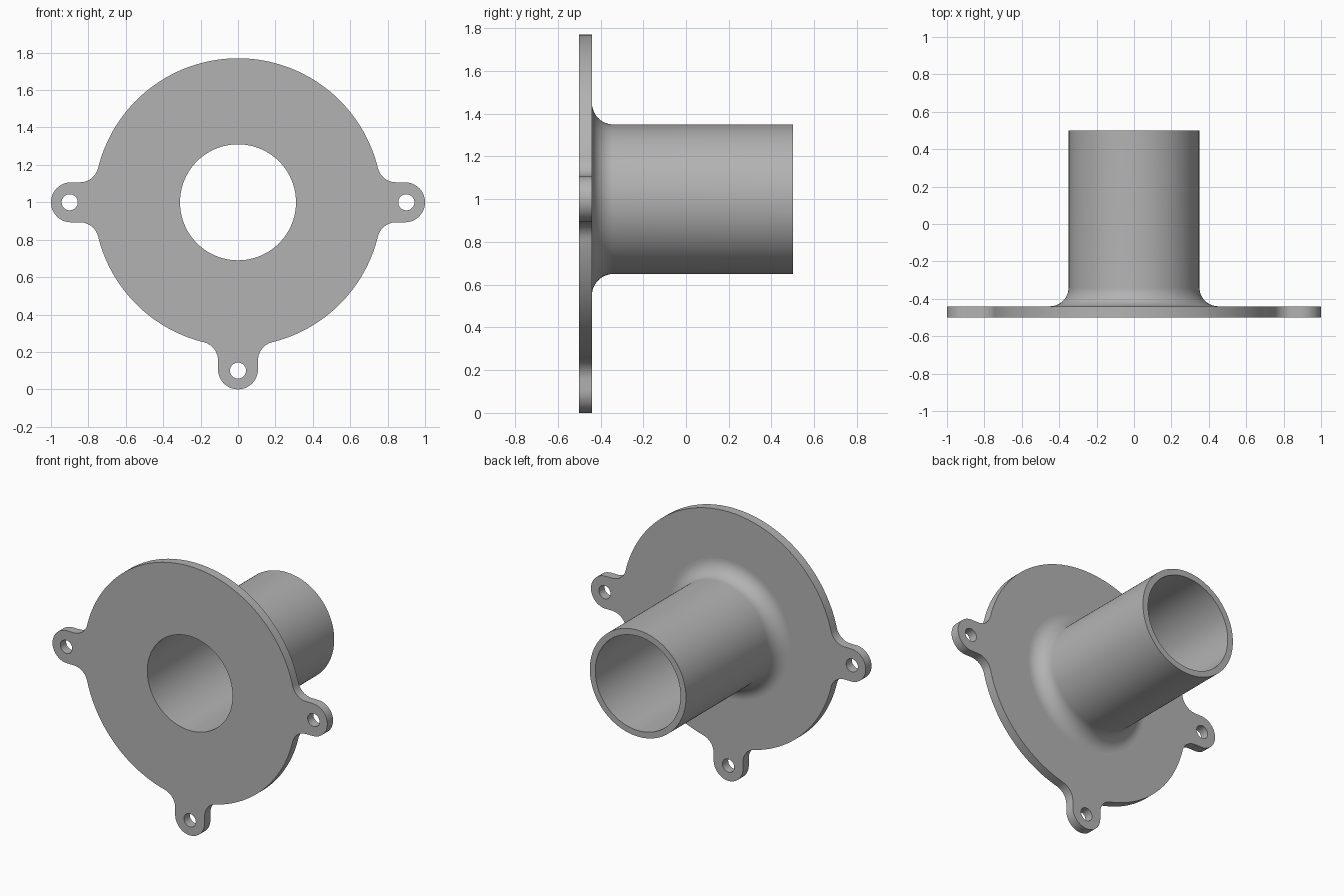
import bpy, bmesh, math
from mathutils import Vector

if "Cube" in bpy.data.objects:
    bpy.data.objects.remove(bpy.data.objects["Cube"])

CZ = 1.0                        # height of the tube axis
FRONT, BACK, END = -0.5, -0.44, 0.5
DISC, EAR, FIL = 0.77, 0.107, 0.10
BORE, TUBE = 0.31, 0.35
HOLE, HOLE_AT = 0.043, 0.9
SEG = 128


def arc(cx, cz, r, a0, a1, n):
    return [(cx + r * math.cos(a0 + (a1 - a0) * i / n),
             cz + r * math.sin(a0 + (a1 - a0) * i / n)) for i in range(n + 1)]


def circle(cx, cz, r, n):
    return arc(cx, cz, r, 0, 2 * math.pi, n)[:-1]


def turn(pts, a):
    c, s = math.cos(a), math.sin(a)
    return [(x * c - z * s, x * s + z * c) for x, z in pts]


# Plate outline: disc with three rounded ears blended in by fillets
fz = EAR + FIL
fx = math.sqrt((DISC + FIL) ** 2 - fz ** 2)
t = math.atan2(fz, fx)
upper = arc(fx, fz, FIL, -math.pi / 2, -math.pi + t, 10)
lower = [(x, -z) for x, z in reversed(upper)]
ear = lower + arc(1 - EAR, 0, EAR, -math.pi / 2, math.pi / 2, 24) + upper
angles = [0, math.pi, 1.5 * math.pi]
outline, holes = [], []
for a, b in zip(angles, angles[1:] + [2 * math.pi]):
    outline += turn(ear, a)
    outline += arc(0, 0, DISC, a + t, b - t, max(8, int((b - a) * 24)))[1:-1]
    holes.append(turn(circle(HOLE_AT, 0, HOLE, 32), a))

bm = bmesh.new()


def loop(pts, y):
    vs = [bm.verts.new((x, y, CZ + z)) for x, z in pts]
    es = [bm.edges.new((vs[i - 1], vs[i])) for i in range(len(vs))]
    return vs, es


def bridge(a, b):
    for i in range(len(a)):
        bm.faces.new((a[i - 1], a[i], b[i], b[i - 1]))


# Tube wall with base fillet, out along the outside and back through the bore
profile = [(TUBE + FIL - FIL * math.sin(k * math.pi / 24),
            BACK + FIL - FIL * math.cos(k * math.pi / 24)) for k in range(13)]
profile += [(TUBE, END), (BORE, END), (BORE, FRONT)]
rings = [loop(circle(0, 0, r, SEG), y) for r, y in profile]
for p, q in zip(rings, rings[1:]):
    bridge(p[0], q[0])

# Plate rim, screw holes and the two flat faces
front_edges, back_edges = list(rings[-1][1]), list(rings[0][1])
for pts in [outline] + holes:
    f, b = loop(pts, FRONT), loop(pts, BACK)
    bridge(f[0], b[0])
    front_edges += f[1]
    back_edges += b[1]
for edges, ny in ((front_edges, -1), (back_edges, 1)):
    bmesh.ops.triangle_fill(bm, use_beauty=True, use_dissolve=False,
                            edges=edges, normal=Vector((0, ny, 0)))
bmesh.ops.recalc_face_normals(bm, faces=bm.faces[:])

mesh = bpy.data.meshes.new("flanged_tube")
bm.to_mesh(mesh)
bm.free()
obj = bpy.data.objects.new("flanged_tube", mesh)
bpy.context.collection.objects.link(obj)

grey = bpy.data.materials.new("plain grey")
grey.diffuse_color = (0.45, 0.45, 0.45, 1)
grey.use_nodes = True
grey.node_tree.nodes["Principled BSDF"].inputs["Base Color"].default_value = grey.diffuse_color
mesh.materials.append(grey)

# Smooth curved walls, flat plate faces and tube end
bpy.context.view_layer.objects.active = obj
obj.select_set(True)
bpy.ops.object.shade_smooth_by_angle(angle=math.radians(30))
for p in mesh.polygons:
    if abs(p.normal.y) > 0.9999:
        p.use_smooth = False
